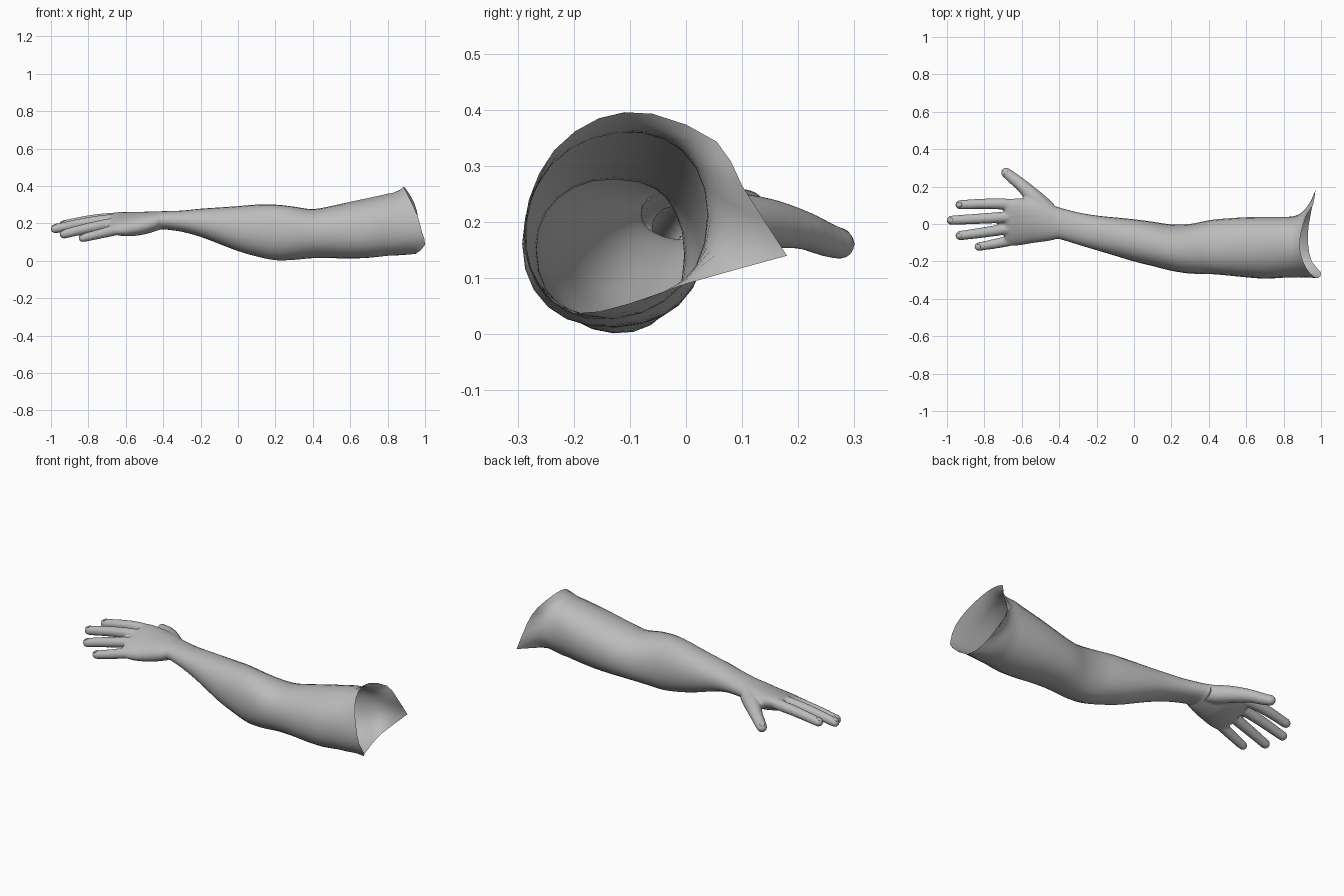
import bpy, bmesh, math
from mathutils import Vector

if "Cube" in bpy.data.objects:
    bpy.data.objects.remove(bpy.data.objects["Cube"])

SIDES = 24
WRIST = -0.43
skin = bpy.data.materials.new("grey_skin")
skin.diffuse_color = (0.5, 0.5, 0.5, 1)
skin.use_nodes = True
skin.node_tree.nodes["Principled BSDF"].inputs["Base Color"].default_value = skin.diffuse_color


def spline(rows, steps):
    """Smoothly resample a list of rows (Catmull-Rom)."""
    out = []
    for i in range(len(rows) - 1):
        p = [rows[max(0, min(len(rows) - 1, i + k))] for k in (-1, 0, 1, 2)]
        for s in range(steps):
            t = s / steps
            out.append(tuple(0.5 * (2 * b + (c - a) * t + (2 * a - 5 * b + 4 * c - d) * t * t
                                    + (3 * b - a - 3 * c + d) * t ** 3)
                             for a, b, c, d in zip(*p)))
    return out + [rows[-1]]


def loft(bm, rings, capped=False):
    vs = [[bm.verts.new(p) for p in r] for r in rings]
    for a, b in zip(vs, vs[1:]):
        for i in range(len(a)):
            j = (i + 1) % len(a)
            bm.faces.new((a[i], a[j], b[j], b[i]))
    if capped:
        bm.faces.new(vs[0][::-1])
        bm.faces.new(vs[-1])


def finish(bm, name):
    bmesh.ops.recalc_face_normals(bm, faces=bm.faces)
    me = bpy.data.meshes.new(name)
    bm.to_mesh(me)
    bm.free()
    me.materials.append(skin)
    for p in me.polygons:
        p.use_smooth = True
    ob = bpy.data.objects.new(name, me)
    bpy.context.collection.objects.link(ob)
    return ob


def section(row):
    """Slightly squared oval ring across x, sheared by k so one side sits higher."""
    x, y0, y1, z0, z1, k = row
    cy, cz = (y0 + y1) / 2, (z0 + z1) / 2
    pts = []
    for i in range(SIDES):
        a = math.tau * i / SIDES
        c, s = (math.copysign(abs(v) ** 0.93, v) for v in (math.cos(a), math.sin(a)))
        dy = (y1 - y0) / 2 * c
        pts.append((x, cy + dy, cz + (z1 - z0) / 2 * s + k * dy))
    return pts


# Arm sections: x, y min, y max, z min, z max, shear
arm_rows = [
    (WRIST, -0.085, 0.10, 0.162, 0.263, 0.05), (-0.40, -0.08, 0.088, 0.168, 0.265, 0),
    (-0.30, -0.11, 0.062, 0.155, 0.268, 0), (-0.20, -0.14, 0.045, 0.128, 0.278, 0),
    (-0.10, -0.17, 0.035, 0.09, 0.285, 0), (0.0, -0.20, 0.025, 0.052, 0.292, 0),
    (0.10, -0.225, 0.012, 0.023, 0.30, -0.03), (0.20, -0.25, -0.002, 0.003, 0.30, -0.06),
    (0.30, -0.265, 0.0, 0.005, 0.289, -0.06), (0.40, -0.267, 0.02, 0.014, 0.276, -0.03),
    (0.50, -0.275, 0.03, 0.014, 0.293, 0), (0.60, -0.285, 0.036, 0.012, 0.315, 0.05),
    (0.70, -0.292, 0.038, 0.016, 0.336, 0.09), (0.80, -0.287, 0.038, 0.027, 0.358, 0.12)]
rings = [section(r) for r in spline(arm_rows, 3)]

# Slanted open shoulder edge with the flared flap
rim = [(0.97, 0.18, 0.14), (0.957, 0.10, 0.265), (0.925, 0.055, 0.343), (0.89, -0.06, 0.393),
       (0.89, -0.155, 0.385), (0.92, -0.235, 0.328), (0.96, -0.28, 0.24), (0.985, -0.288, 0.15),
       (1.0, -0.26, 0.085), (0.95, -0.20, 0.037), (0.93, -0.10, 0.055), (0.935, 0.0, 0.09)]
edge = spline(rim + rim[:1], SIDES // len(rim))[:SIDES]
last = rings[-1]
for s in range(1, 9):
    t = s / 8
    ring = []
    for i, (a, b) in enumerate(zip(last, edge)):
        e = t ** (1.6 + 1.6 * max(0, math.cos(math.tau * i / SIDES)))
        ring.append((a[0] + (b[0] - a[0]) * t, a[1] + (b[1] - a[1]) * e, a[2] + (b[2] - a[2]) * e))
    rings.append(ring)
bm = bmesh.new()
loft(bm, rings)
finish(bm, "arm")


def digit(bm, path):
    """Round tapering tube with a domed tip; rows are x, y, z, radius."""
    rows = spline(path, 4)
    d = (Vector(rows[-1][:3]) - Vector(rows[-3][:3])).normalized()
    tip, r = Vector(rows[-1][:3]), rows[-1][3]
    for a in (25, 50, 70, 84):
        a = math.radians(a)
        rows.append((*(tip + d * r * math.sin(a)), r * math.cos(a)))
    out = []
    for i, row in enumerate(rows):
        t = (Vector(rows[min(i + 1, len(rows) - 1)][:3]) - Vector(rows[max(i - 1, 0)][:3])).normalized()
        side = t.cross(Vector((0, 0, 1))).normalized()
        up = side.cross(t)
        out.append([Vector(row[:3]) + row[3] * (side * math.cos(math.tau * k / 16)
                                                + up * math.sin(math.tau * k / 16)) for k in range(16)])
    loft(bm, out, True)
    return tip, d, r


# Palm, continuing from the wrist
palm_rows = [
    arm_rows[2], arm_rows[1], arm_rows[0],
    (-0.47, -0.093, 0.115, 0.15, 0.262, 0.1), (-0.54, -0.102, 0.134, 0.138, 0.257, 0.18),
    (-0.61, -0.114, 0.138, 0.142, 0.25, 0.26), (-0.66, -0.116, 0.134, 0.156, 0.243, 0.3),
    (-0.69, -0.105, 0.122, 0.178, 0.228, 0.3)]
bm = bmesh.new()
loft(bm, [section(r) for r in spline(palm_rows, 3)], True)

# Fingers and thumb
digits = [
    [(-0.58, 0.09, 0.222, 0.028), (-0.68, 0.106, 0.226, 0.03), (-0.80, 0.108, 0.215, 0.028), (-0.93, 0.103, 0.192, 0.025)],
    [(-0.58, 0.04, 0.215, 0.028), (-0.69, 0.036, 0.218, 0.03), (-0.83, 0.028, 0.2, 0.028), (-0.977, 0.02, 0.171, 0.025)],
    [(-0.58, -0.01, 0.2, 0.028), (-0.68, -0.026, 0.197, 0.03), (-0.81, -0.046, 0.172, 0.028), (-0.93, -0.062, 0.143, 0.025)],
    [(-0.58, -0.065, 0.175, 0.028), (-0.66, -0.088, 0.163, 0.029), (-0.75, -0.107, 0.141, 0.026), (-0.83, -0.121, 0.122, 0.023)],
    [(-0.42, 0.04, 0.212, 0.042), (-0.48, 0.09, 0.203, 0.049), (-0.54, 0.148, 0.198, 0.044),
     (-0.60, 0.207, 0.186, 0.035), (-0.65, 0.247, 0.17, 0.031), (-0.683, 0.274, 0.161, 0.028)]]
tips = [digit(bm, p) for p in digits]
hand = finish(bm, "hand")
remesh = hand.modifiers.new("merge", 'REMESH')
remesh.mode = 'VOXEL'
remesh.voxel_size = 0.007
soften = hand.modifiers.new("soften", 'SMOOTH')
soften.factor = 0.5
soften.iterations = 5

# Cut the hand open at the wrist so the limb stays hollow
evaluated = hand.evaluated_get(bpy.context.evaluated_depsgraph_get())
bm = bmesh.new()
bm.from_mesh(evaluated.to_mesh())
evaluated.to_mesh_clear()
bpy.data.objects.remove(hand)
bmesh.ops.bisect_plane(bm, geom=bm.verts[:] + bm.edges[:] + bm.faces[:],
                       plane_co=(WRIST + 0.003, 0, 0), plane_no=(1, 0, 0), clear_outer=True)
finish(bm, "hand")

# Nails
bm = bmesh.new()
for tip, d, r in tips:
    side = d.cross(Vector((0, 0, 1))).normalized()
    up = side.cross(d)
    ball = bmesh.ops.create_uvsphere(bm, u_segments=16, v_segments=8, radius=1)["verts"]
    for v in ball:
        c = v.co.copy()
        v.co = tip + d * (0.002 + 0.017 * c.x) + side * 0.014 * c.y + up * (r * 0.8 + 0.004 * c.z - 0.004 * c.x)
finish(bm, "nails")
